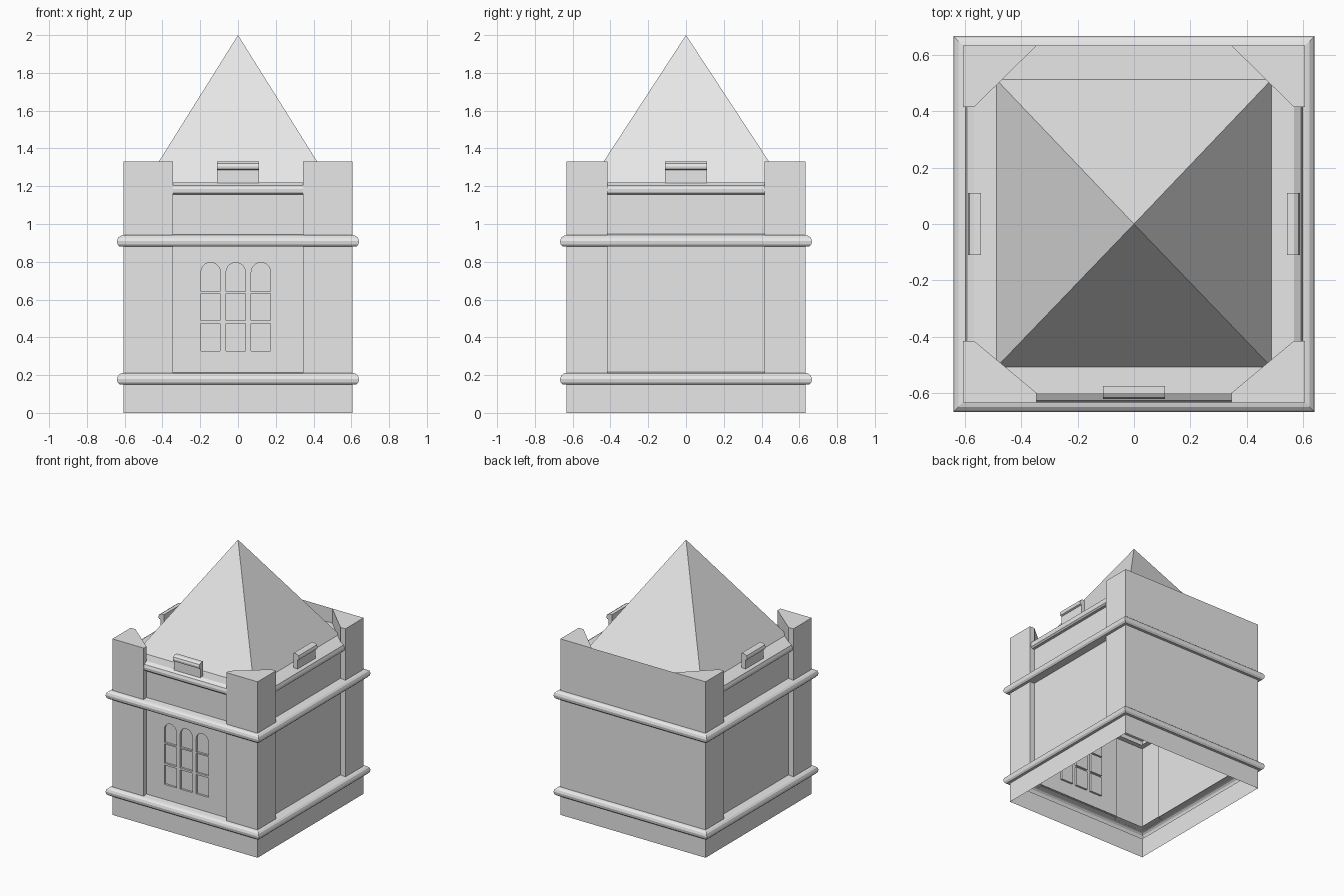
import bpy, bmesh, math
from mathutils import Matrix, Vector

cube = bpy.data.objects.get("Cube")
if cube:
    bpy.data.objects.remove(cube, do_unlink=True)

stone = bpy.data.materials.new("grey_stone")
stone.use_nodes = True
GREY = (0.8, 0.8, 0.8, 1)
stone.diffuse_color = GREY
stone.node_tree.nodes["Principled BSDF"].inputs["Base Color"].default_value = GREY

HX, HY = 0.607, 0.633          # outer half sizes
PX, PY = 0.567, 0.60           # recessed panel planes
FW, SW = 0.345, 0.415          # half widths of the front and side panels
LOW, DECK, TOP = 0.21, 1.22, 1.33


def finish(name, bm, recalc=True):
    bmesh.ops.remove_doubles(bm, verts=bm.verts, dist=0.0001)
    if recalc:
        bmesh.ops.recalc_face_normals(bm, faces=bm.faces)
    me = bpy.data.meshes.new(name)
    bm.to_mesh(me)
    bm.free()
    me.materials.append(stone)
    ob = bpy.data.objects.new(name, me)
    bpy.context.collection.objects.link(ob)
    return ob


def face(bm, points):
    return bm.faces.new([bm.verts.new(p) for p in points])


def wall(bm, a, b, z0, z1):
    face(bm, [(*a, z0), (*b, z0), (*b, z1), (*a, z1)])


def sweep_rect(name, profile):
    """Sweep (offset, height) points round the rectangular plan."""
    bm = bmesh.new()
    corners = [(-1, -1), (1, -1), (1, 1), (-1, 1)]
    for (o0, z0), (o1, z1) in zip(profile, profile[1:]):
        for i in range(4):
            (ax, ay), (bx, by) = corners[i], corners[(i + 1) % 4]
            face(bm, [(ax * (HX + o0), ay * (HY + o0), z0), (bx * (HX + o0), by * (HY + o0), z0),
                      (bx * (HX + o1), by * (HY + o1), z1), (ax * (HX + o1), ay * (HY + o1), z1)])
    return finish(name, bm, False)


def bar(name, profile, half, plane, angle):
    """Closed (outward, height) profile extruded along one side."""
    bm = bmesh.new()
    f = face(bm, [(-half, -plane - o, z) for o, z in profile])
    r = bmesh.ops.extrude_face_region(bm, geom=[f])
    moved = [v for v in r["geom"] if isinstance(v, bmesh.types.BMVert)]
    bmesh.ops.translate(bm, verts=moved, vec=(2 * half, 0, 0))
    # extrusion drops the starting cap, so restore it if needed
    bmesh.ops.holes_fill(bm, edges=bm.edges)
    bmesh.ops.transform(bm, matrix=Matrix.Rotation(angle, 4, "Z"), verts=bm.verts)
    return finish(name, bm)


# Plinth and the two rounded string courses
def moulding(z):
    return [(0.02, z), (0.031, z + 0.012), (0.034, z + 0.03), (0.028, z + 0.047),
            (0.016, z + 0.057), (0.004, z + 0.06), (-0.04, z + 0.066)]


sweep_rect("plinth", [(0, 0), (0, 0.15)])
sweep_rect("lower_string_course", [(0, 0.15)] + moulding(0.15))
sweep_rect("upper_string_course", [(-0.04, 0.88)] + moulding(0.88))

# Corner piers, open inside, with caps cut diagonally round the roof
for name, sx, sy in [("front_left_pier", 1, -1), ("front_right_pier", -1, -1),
                     ("back_left_pier", 1, 1), ("back_right_pier", -1, 1)]:
    end_y = PY if sy < 0 else HY
    plan = [(FW, end_y), (FW, HY), (HX, HY), (HX, SW), (PX, SW)]
    plan = [(x * sx, y * sy) for x, y in plan]
    bm = bmesh.new()
    for a, b in zip(plan, plan[1:]):
        if a != b:
            wall(bm, a, b, LOW, TOP)
    wall(bm, plan[-1], plan[0], DECK, TOP)
    cap = plan if sy < 0 else plan[1:]
    face(bm, [(*p, TOP) for p in cap])
    finish(name, bm)

# Plain side and back walls
for name, sx in [("left_panel", 1), ("right_panel", -1)]:
    bm = bmesh.new()
    wall(bm, (sx * PX, -sx * SW), (sx * PX, sx * SW), LOW, DECK)
    finish(name, bm, False)
bm = bmesh.new()
wall(bm, (FW, HY), (-FW, HY), LOW, TOP)
finish("back_wall", bm, False)


# Front wall with a window of nine recessed panes, the top row arched
def pane_outline(x, z, w, h, arched):
    pts = [(x - w / 2, z), (x + w / 2, z)]
    if not arched:
        return pts + [(x + w / 2, z + h), (x - w / 2, z + h)]
    r = w / 2
    return pts + [(x + r * math.cos(math.pi * i / 10), z + h - r + r * math.sin(math.pi * i / 10))
                  for i in range(11)]


panes = [pane_outline(x, z, 0.102, h, z > 0.6)
         for x in (-0.145, -0.012, 0.121)
         for z, h in ((0.328, 0.145), (0.488, 0.145), (0.643, 0.153))]

bm = bmesh.new()
outer = [(-FW, LOW), (FW, LOW), (FW, DECK), (-FW, DECK)]
edges = []
for loop in [outer] + panes:
    vs = [bm.verts.new((x, -PY, z)) for x, z in loop]
    edges += [bm.edges.new((vs[i - 1], vs[i])) for i in range(len(vs))]
bmesh.ops.triangle_fill(bm, use_beauty=True, edges=edges, normal=Vector((0, -1, 0)))
finish("front_panel", bm)

bm = bmesh.new()
DEPTH = 0.015
for loop in panes:
    face(bm, [(x, -PY + DEPTH, z) for x, z in loop])
    for (ax, az), (bx, bz) in zip(loop, loop[1:] + loop[:1]):
        face(bm, [(ax, -PY + DEPTH, az), (bx, -PY + DEPTH, bz), (bx, -PY, bz), (ax, -PY, az)])
finish("window_panes", bm, False)

# Parapet cornice and small raised block on the front and both sides
cornice = [(-0.01, 1.155), (0.02, 1.155), (0.031, 1.165), (0.033, 1.185), (0.026, 1.205),
           (0.012, 1.213), (0, DECK), (-0.01, DECK)]
block = [(-0.025, DECK - 0.01), (0.006, DECK - 0.01), (0.006, 1.285), (0.018, 1.29),
         (0.021, 1.305), (0.016, 1.32), (0, TOP), (-0.025, TOP)]
for side, half, plane, angle in [("front", FW, PY, 0), ("left", SW, PX, math.pi / 2),
                                 ("right", SW, PX, -math.pi / 2)]:
    bar(side + "_cornice", cornice, half, plane, angle)
    bar(side + "_parapet_block", block, 0.11, plane, angle)

# Roof deck and pyramid roof
bm = bmesh.new()
face(bm, [(-PX, -PY, DECK), (PX, -PY, DECK), (PX, SW, DECK), (FW, HY, DECK),
          (-FW, HY, DECK), (-PX, SW, DECK)])
finish("roof_deck", bm, False)

bm = bmesh.new()
base = [(-0.488, -0.508), (0.488, -0.508), (0.488, 0.512), (-0.488, 0.512)]
for a, b in zip(base, base[1:] + base[:1]):
    face(bm, [(*a, DECK), (*b, DECK), (0, 0, 2)])
finish("pyramid_roof", bm, False)
